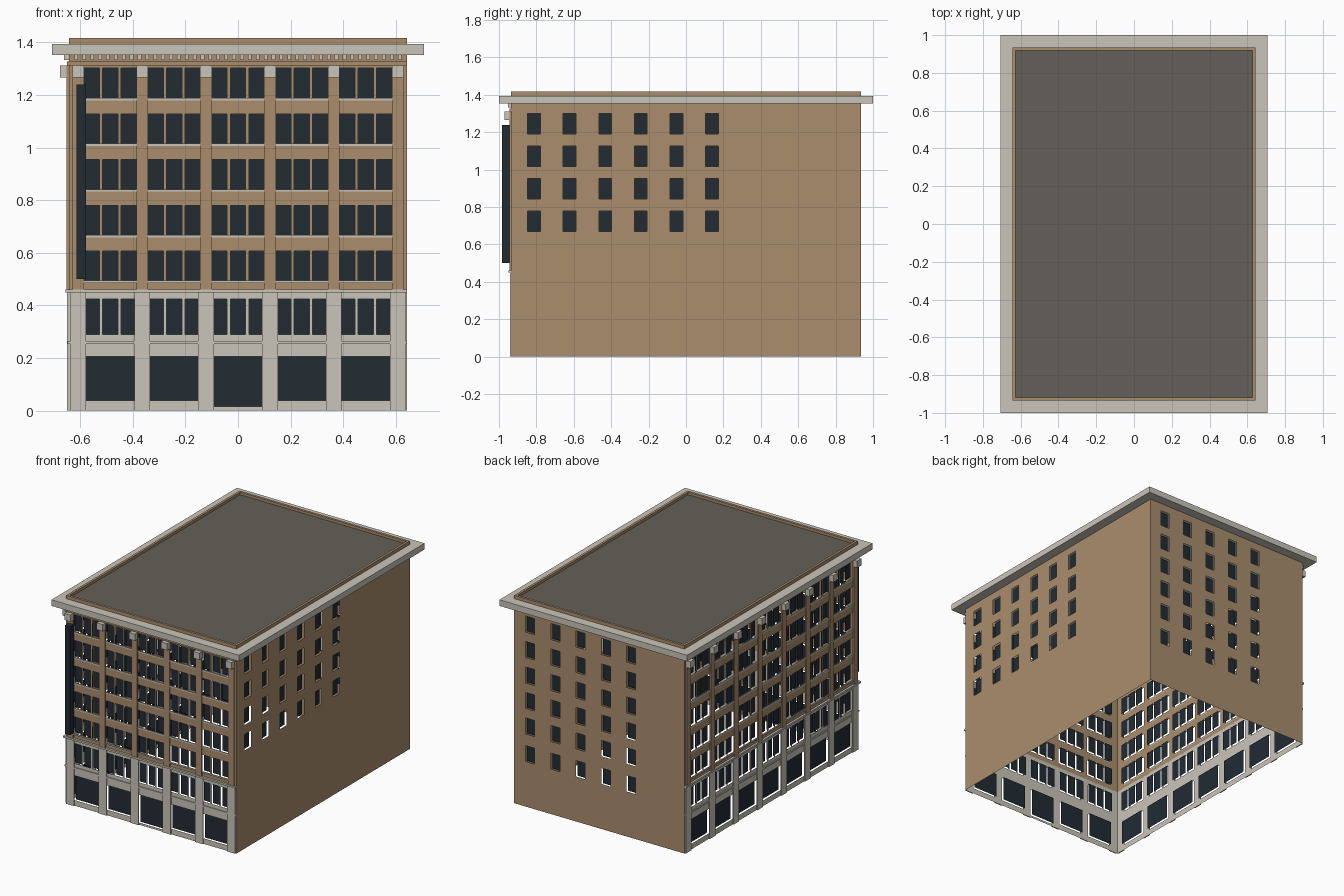
import bpy, bmesh
from math import radians
from mathutils import Matrix, Vector

cube = bpy.data.objects.get("Cube")
if cube:
    bpy.data.objects.remove(cube)


def material(name, rgb):
    m = bpy.data.materials.new(name)
    m.use_nodes = True
    m.diffuse_color = (*rgb, 1)
    m.node_tree.nodes["Principled BSDF"].inputs["Base Color"].default_value = (*rgb, 1)
    return m


BRICK = material("tan brick", (0.40, 0.27, 0.155))
STONE = material("pale stone", (0.59, 0.56, 0.49))
GLASS = material("dark glass", (0.016, 0.025, 0.034))
ROOF = material("grey roofing", (0.127, 0.117, 0.10))

W, D = 0.643, 0.935            # half width and half depth of the body
WALL_TOP, STONE_TOP = 1.355, 0.455
RECESS = 0.015
PIER = 0.045
UPPER_ROWS = [(1.189 - i * 0.1738, 1.302 - i * 0.1738) for i in range(5)]
STONE_ROW = (0.289, 0.424)


def finish(name, bm, mats, matrix=Matrix()):
    mesh = bpy.data.meshes.new(name)
    bm.to_mesh(mesh)
    bm.free()
    mesh.transform(matrix)
    for m in mats:
        mesh.materials.append(m)
    obj = bpy.data.objects.new(name, mesh)
    bpy.context.collection.objects.link(obj)
    return obj


def add_box(bm, x0, x1, y0, y1, z0, z1):
    size = Matrix.Diagonal((x1 - x0, y1 - y0, z1 - z0, 1))
    mid = Vector((x0 + x1, y0 + y1, z0 + z1)) / 2
    bmesh.ops.create_cube(bm, size=1, matrix=Matrix.Translation(mid) @ size)


def boxes(name, items, mat, matrix=Matrix()):
    bm = bmesh.new()
    for b in items:
        add_box(bm, *b)
    return finish(name, bm, [mat], matrix)


def add_rect(bm, x0, x1, y, z0, z1):
    return bm.faces.new([bm.verts.new(p) for p in
                         ((x0, y, z0), (x1, y, z0), (x1, y, z1), (x0, y, z1))])


def wall(name, half, out, holes, matrix, stone_base):
    """Thin wall with openings, and glass panels set behind them."""
    us = sorted({-half, half} | {u for h in holes for u in h[:2]})
    zs = sorted({0, STONE_TOP, WALL_TOP} | {z for h in holes for z in h[2:]})
    bm = bmesh.new()
    for u0, u1 in zip(us, us[1:]):
        for z0, z1 in zip(zs, zs[1:]):
            u, z = (u0 + u1) / 2, (z0 + z1) / 2
            if any(h[0] < u < h[1] and h[2] < z < h[3] for h in holes):
                continue
            face = add_rect(bm, u0, u1, -out, z0, z1)
            face.material_index = int(stone_base and z < STONE_TOP)
    bmesh.ops.remove_doubles(bm, verts=bm.verts, dist=1e-5)
    finish(name + "_wall", bm, [BRICK, STONE], matrix)
    bm = bmesh.new()
    for u0, u1, z0, z1 in holes:
        add_rect(bm, u0, u1, RECESS - out, z0, z1)
    finish(name + "_glass", bm, [GLASS], matrix)


def street_facade(name, half, out, bays, corner, matrix, door_bay=None):
    """Ornamented front; corner is the end (-1 or 1) shared with the other one."""
    pitch = (2 * half - PIER - 0.026) / bays
    mids = [(i - (bays - 1) / 2) * pitch for i in range(bays)]
    piers = [(i - bays / 2) * pitch for i in range(bays + 1)]
    win, step, shop = pitch * 0.12, pitch * 0.289, (pitch - 0.06) / 2
    bay = (pitch - PIER) / 2
    holes = []
    for i, m in enumerate(mids):
        holes.append((m - shop, m + shop, 0.015 if i == door_bay else 0.038, 0.205))
        for k in (-1, 0, 1):
            c = m + k * step
            holes += [(c - win, c + win, *row) for row in UPPER_ROWS + [STONE_ROW]]
    wall(name, half, out, holes, matrix, True)

    def strip(part, proud, z0, z1, mat):
        lo = -half - (proud if corner < 0 else 0)
        hi = half + (proud if corner > 0 else 0)
        boxes(f"{name}_{part}", [(lo, hi, -out - proud, -out, z0, z1)], mat, matrix)

    def uprights(part, width, proud, z0, z1, mat):
        boxes(f"{name}_{part}", [(p - width / 2, p + width / 2, -out - proud, -out, z0, z1)
                                 for p in piers], mat, matrix)

    # horizontal bands
    strip("shop_band", 0.006, 0.253, 0.264, STONE)
    strip("belt_course", 0.014, 0.449, 0.461, STONE)
    strip("frieze", 0.008, 1.312, 1.328, BRICK)
    # piers and their capitals
    uprights("stone_piers", 0.06, 0.007, 0, 0.449, STONE)
    uprights("brick_piers", PIER, 0.01, 0.461, 1.312, BRICK)
    uprights("capitals", PIER, 0.035, 1.266, 1.312, STONE)
    # spandrels and sills between the piers
    boxes(name + "_spandrels", [(m - bay, m + bay, -out - 0.004, -out, hi + 0.001, lo - 0.009)
                                for m in mids
                                for (lo, _), (_, hi) in zip(UPPER_ROWS, UPPER_ROWS[1:])],
          BRICK, matrix)
    boxes(name + "_sills", [(m - bay, m + bay, -out - 0.007, -out, lo - 0.009, lo)
                            for m in mids for lo, _ in UPPER_ROWS], STONE, matrix)
    # dentils under the cornice
    n = int(2 * half / 0.03)
    boxes(name + "_dentils", [(u - 0.007, u + 0.007, -out - 0.018, -out, 1.333, 1.355)
                              for u in ((i - (n - 1) / 2) * 0.03 for i in range(n))],
          STONE, matrix)


def plain_wall(name, half, out, columns, rows, matrix):
    holes = [(u - 0.034, u + 0.034, lo + 0.002, hi - 0.002)
             for u in (0.122 - half + i * 0.1905 for i in range(columns))
             for lo, hi in rows]
    wall(name, half, out, holes, matrix, False)


def turn(deg):
    return Matrix.Rotation(radians(deg), 4, 'Z')


# four sides
street_facade("front", W, D, 5, -1, turn(0), door_bay=2)
street_facade("right_side", D, W, 7, 1, turn(-90))
plain_wall("left_side", D, W, 6, UPPER_ROWS[:4], turn(90))
plain_wall("back", W, D, 5, UPPER_ROWS + [(0.305, 0.418)], turn(180))

# cornice, parapet and roof
boxes("cornice", [(-0.708, 0.708, -1, 1, 1.353, 1.395)], STONE)
T = 0.016
boxes("parapet", [(-W, W, s * D - (T if s > 0 else 0), s * D + (T if s < 0 else 0), 1.395, 1.418)
                  for s in (-1, 1)] +
      [(s * W - (T if s > 0 else 0), s * W + (T if s < 0 else 0), T - D, D - T, 1.395, 1.418)
       for s in (-1, 1)], BRICK)
boxes("roof_deck", [(T - W, W - T, T - D, D - T, 1.39, 1.4)], ROOF)

# tall blade sign near the street corner
boxes("blade_sign", [(-0.615, -0.578, -0.985, -0.945, 0.5, 1.24)], GLASS)
